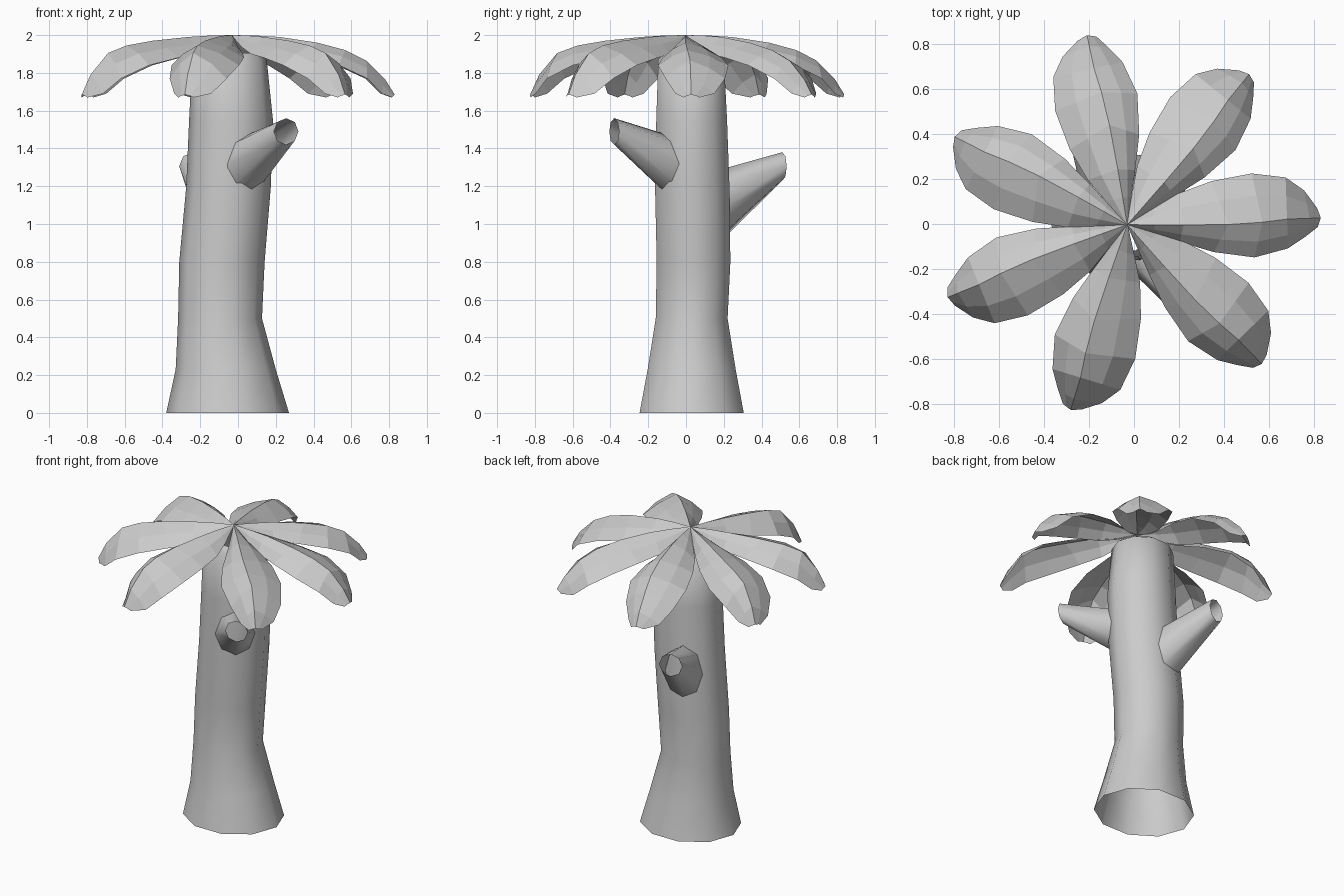
import bpy
from math import sin, cos, pi, radians, atan2
from mathutils import Vector

if "Cube" in bpy.data.objects:
    bpy.data.objects.remove(bpy.data.objects["Cube"])


def make(name, verts, faces, smooth):
    me = bpy.data.meshes.new(name)
    me.from_pydata(verts, [], faces)
    me.update()
    ob = bpy.data.objects.new(name, me)
    bpy.context.collection.objects.link(ob)
    for p in me.polygons:
        p.use_smooth = smooth
    return ob


def loft(name, rings, closed, smooth):
    """Skin consecutive rings of points with quads."""
    n = len(rings[0])
    verts = [v for r in rings for v in r]
    faces = []
    for i in range(len(rings) - 1):
        for j in range(n if closed else n - 1):
            k = (j + 1) % n
            faces.append((i * n + j, i * n + k, (i + 1) * n + k, (i + 1) * n + j))
    return make(name, verts, faces, smooth)


# Trunk: open tube, stations are z, centre x, centre y, radius x, radius y
trunk = [(0, -.055, .03, .325, .29), (.23, -.065, .03, .265, .245),
         (.5, -.095, .03, .222, .2), (.8, -.085, .04, .226, .205),
         (1.2, -.05, .033, .224, .207), (1.55, -.037, .03, .222, .197),
         (1.87, -.045, .027, .197, .183), (1.905, -.04, .015, .15, .14)]
N = 10
loft("trunk", [[(cx + rx * cos(2 * pi * j / N), cy + ry * sin(2 * pi * j / N), z)
                for j in range(N)] for z, cx, cy, rx, ry in trunk], True, True)


# Branch stubs: tall oval root in the trunk, tapering to an open round end
def ring(c, ang, half_w, half_h, n=8):
    side = Vector((-sin(ang), cos(ang), 0))
    return [Vector(c) + side * half_w * cos(2 * pi * j / n)
            + Vector((0, 0, half_h * sin(2 * pi * j / n))) for j in range(n)]


def branch(name, axis, tip, tip_ang, root_z, root_h, tip_r):
    d = Vector((tip[0] - axis[0], tip[1] - axis[1]))
    ang = atan2(d.y, d.x)
    root = (axis[0] + .15 * cos(ang), axis[1] + .15 * sin(ang), root_z)
    loft(name, [ring(root, ang, .125, root_h), ring(tip, tip_ang, tip_r, tip_r)],
         True, True)


branch("front_branch", (-.045, .03), (.255, -.38, 1.49), radians(-68), 1.31, .16, .07)
branch("back_branch", (-.06, .03), (-.24, .51, 1.305), radians(108), 1.09, .195, .075)

# Leaves: arched strips with a central ridge
# stations: ridge r, ridge offset, edge r, left width, right width, edge z
stations = [(.0, .0, .0, .002, .002, 1.995), (.12, -.005, .12, .07, .045, 1.935),
            (.25, -.01, .23, .13, .085, 1.90), (.45, -.015, .38, .18, .135, 1.88),
            (.60, -.01, .56, .208, .165, 1.84), (.71, .0, .71, .185, .13, 1.77),
            (.81, .0, .79, .125, .08, 1.69), (.86, .0, .845, .045, .04, 1.67)]
ridge_low = [2.0, 1.998, 1.99, 1.96, 1.92, 1.865, 1.765, 1.685]
ridge_high = [2.0, 1.998, 1.99, 1.97, 1.945, 1.905, 1.79, 1.685]


def leaf(name, angle, ridge):
    a = radians(angle)

    def place(r, s, z):
        return (-.03 + r * cos(a) - s * sin(a), -.003 + r * sin(a) + s * cos(a), z)

    rows = []
    for (r, off, er, wl, wr, ez), rz in zip(stations, ridge):
        row = []
        for w, t in ((wl, 1), (wl, .55), (0, 0), (-wr, .55), (-wr, 1)):
            drop = t * .75 if t < 1 else 1
            row.append(place(r + (er - r) * t, off * (1 - t) + w * t,
                             rz + (ez - rz) * drop))
        rows.append(row)
    loft(name, rows[::-1], False, False)


leaves = [(2, ridge_low), (51, ridge_low), (102, ridge_low), (153, ridge_high),
          (-158, ridge_high), (-107, ridge_high), (-46, ridge_high)]
for i, (ang, ridge) in enumerate(leaves):
    leaf(f"leaf_{i + 1}", ang, ridge)
